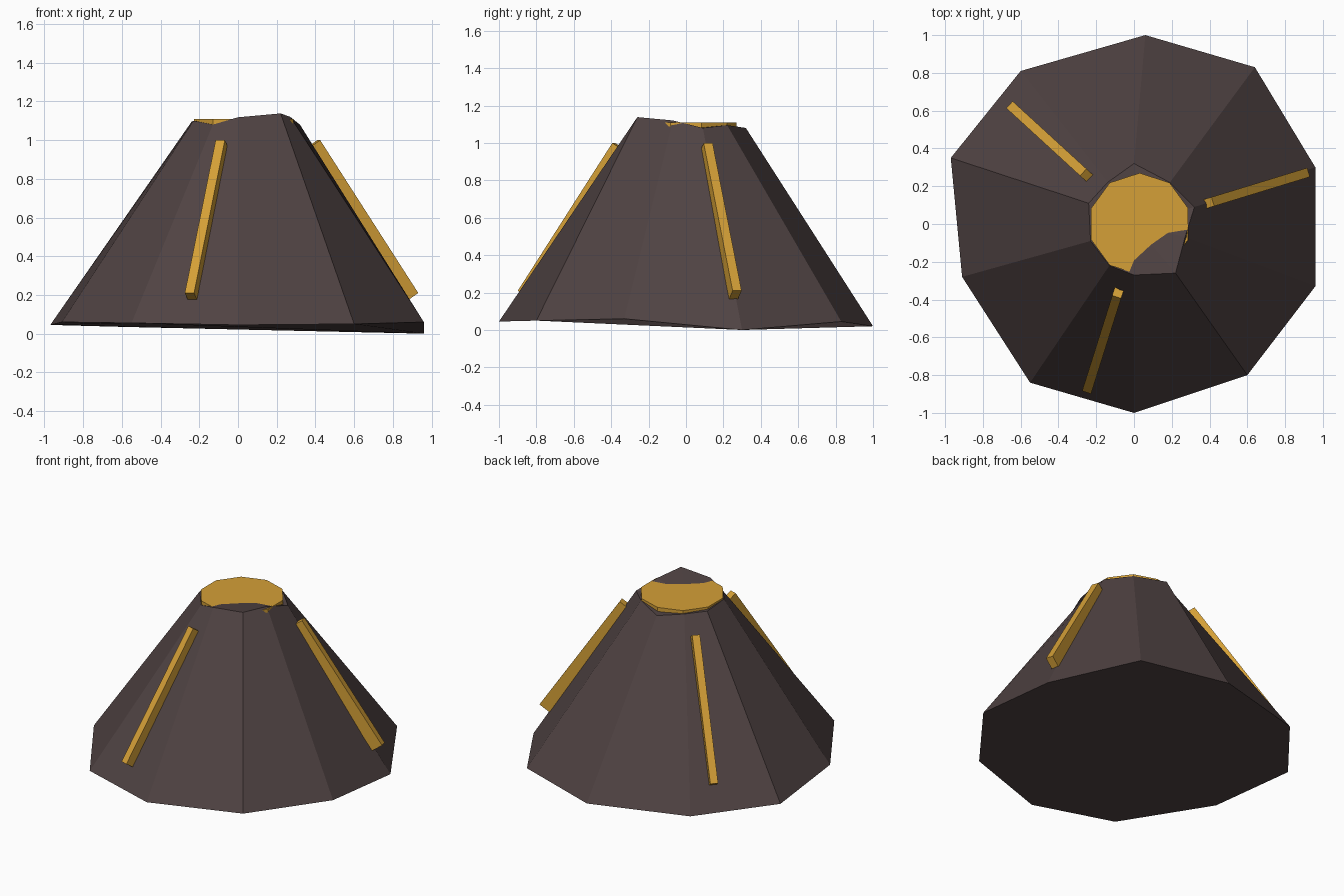
import bpy
from math import sin, cos, radians
from mathutils import Matrix, Vector

cube = bpy.data.objects.get("Cube")
if cube:
    bpy.data.objects.remove(cube, do_unlink=True)


def make_material(name, colour):
    mat = bpy.data.materials.new(name)
    mat.use_nodes = True
    mat.diffuse_color = (*colour, 1)
    mat.node_tree.nodes["Principled BSDF"].inputs["Base Color"].default_value = (*colour, 1)
    return mat


def make_object(name, verts, faces, mat):
    mesh = bpy.data.meshes.new(name)
    mesh.from_pydata(verts, [], faces)
    mesh.update()
    mesh.materials.append(mat)
    obj = bpy.data.objects.new(name, mesh)
    bpy.context.collection.objects.link(obj)
    return obj


def side_quads(n):
    """Quads joining a lower ring to an upper ring of n points."""
    return [(i, (i + 1) % n, n + (i + 1) % n, n + i) for i in range(n)]


stone = make_material("dark brown stone", (0.080, 0.056, 0.056))
gold = make_material("gold", (0.66, 0.35, 0.038))

SIDES = 10
AXIS = Vector((0.03, 0, 0))

# Uneven stone body: irregular lower and upper rings, anticlockwise
base_ring = [(0.96, 0.30, 0.0), (0.64, 0.83, 0.045), (0.06, 1.0, 0.02), (-0.60, 0.81, 0.035),
             (-0.97, 0.35, 0.045), (-0.91, -0.28, 0.06), (-0.55, -0.84, 0.055),
             (0.0, -1.0, 0.045), (0.60, -0.80, 0.05), (0.96, -0.33, 0.06)]
top_ring = [(0.32, 0.09, 1.08), (0.19, 0.22, 1.095), (0.0, 0.32, 1.08), (-0.14, 0.22, 1.09),
            (-0.24, 0.11, 1.095), (-0.23, -0.09, 1.10), (-0.13, -0.22, 1.08),
            (0.0, -0.27, 1.118), (0.22, -0.26, 1.138), (0.27, -0.07, 1.12)]
peak = 2 * SIDES
faces = side_quads(SIDES)
faces.append(tuple(reversed(range(SIDES))))
faces += [(SIDES + i, SIDES + (i + 1) % SIDES, peak) for i in range(SIDES)]
make_object("stone_body", base_ring + top_ring + [(0.0, 0.0, 1.09)], faces, stone)

# Gold cap disc sunk into the tilted top
disc = [(AXIS.x + 0.27 * cos(radians(18 + 36 * i)), 0.27 * sin(radians(18 + 36 * i)), z)
        for z in (1.08, 1.11) for i in range(SIDES)]
faces = side_quads(SIDES)
faces += [tuple(reversed(range(SIDES))), tuple(range(SIDES, 2 * SIDES))]
make_object("gold_cap", disc, faces, gold)

# Three gold bars lying along the slope
upper, lower = Vector((0.405, 0, 1.0)), Vector((0.935, 0, 0.21))
slope = (lower - upper).normalized()
inward = Vector((slope.z, 0, -slope.x)) * 0.08
half = Vector((0, 0.025, 0))
profile = [upper, upper + inward, lower + inward, lower]
for name, angle in (("right_bar", 252.5), ("left_bar", 17), ("back_bar", 137.5)):
    turn = Matrix.Rotation(radians(angle), 3, 'Z')
    points = [turn @ (p + side) + AXIS for side in (half, -half) for p in profile]
    faces = side_quads(4) + [(3, 2, 1, 0), (4, 5, 6, 7)]
    bar = make_object(name, points, faces, gold)
    # Keep the normals pointing outwards
    bar.data.validate()
    centre = sum(points, Vector()) / len(points)
    if (bar.data.polygons[0].center - centre).dot(bar.data.polygons[0].normal) < 0:
        bar.data.flip_normals()
